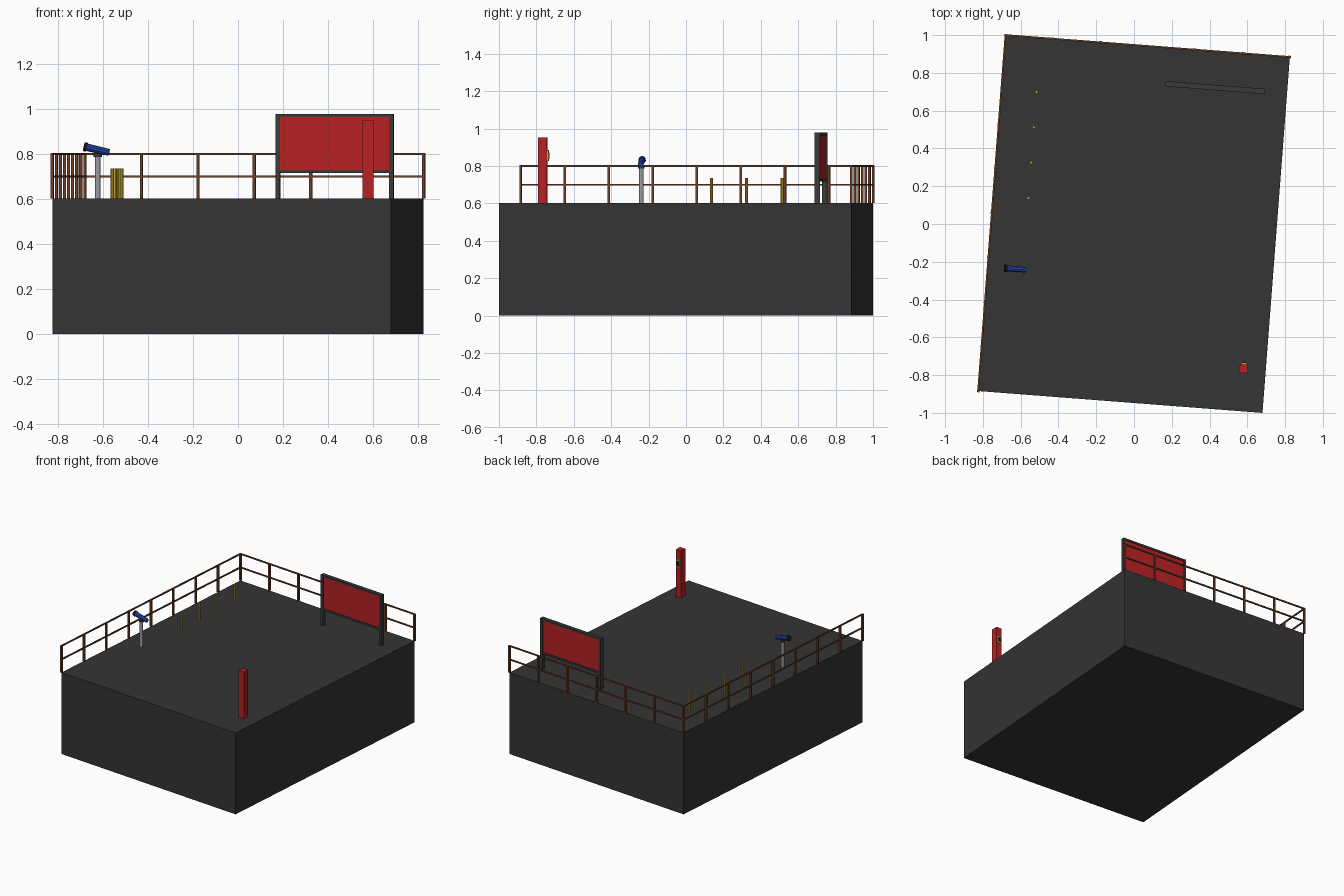
import bpy, bmesh, math
from mathutils import Matrix, Vector

if "Cube" in bpy.data.objects:
    bpy.data.objects.remove(bpy.data.objects["Cube"])

TURN = Matrix.Rotation(math.radians(-4.4), 4, 'Z')   # whole roof is turned slightly
W, D, H = 1.51, 1.89, 0.603                          # block size


def mat(name, rgb):
    m = bpy.data.materials.new(name)
    m.diffuse_color = (*rgb, 1)
    m.use_nodes = True
    m.node_tree.nodes["Principled BSDF"].inputs["Base Color"].default_value = m.diffuse_color
    return m


CHARCOAL = mat("charcoal", (0.035, 0.035, 0.035))
FRAME = mat("frame_grey", (0.042, 0.042, 0.044))
RED = mat("red", (0.47, 0.015, 0.017))
BROWN = mat("rust_brown", (0.15, 0.05, 0.022))
YELLOW = mat("yellow", (0.58, 0.39, 0.035))
BLUE = mat("blue", (0.017, 0.06, 0.42))
STEEL = mat("steel", (0.33, 0.33, 0.35))
BLACK = mat("black", (0.012, 0.012, 0.014))


def finish(name, bm, material):
    bmesh.ops.recalc_face_normals(bm, faces=bm.faces)
    bm.transform(TURN)
    me = bpy.data.meshes.new(name)
    bm.to_mesh(me)
    bm.free()
    me.materials.append(material)
    ob = bpy.data.objects.new(name, me)
    bpy.context.collection.objects.link(ob)
    return ob


def add_box(bm, lo, hi):
    lo, hi = Vector(lo), Vector(hi)
    m = Matrix.Translation((lo + hi) / 2) @ Matrix.Diagonal((*(hi - lo), 1))
    return bmesh.ops.create_cube(bm, size=1, matrix=m)["verts"]


def box(name, lo, hi, material):
    bm = bmesh.new()
    add_box(bm, lo, hi)
    return finish(name, bm, material)


def tube(name, a, b, r1, r2, material, sides=10):
    a, b = Vector(a), Vector(b)
    bm = bmesh.new()
    q = (b - a).to_track_quat('Z', 'Y').to_matrix().to_4x4()
    bmesh.ops.create_cone(bm, cap_ends=True, segments=sides, radius1=r1, radius2=r2,
                          depth=(b - a).length, matrix=Matrix.Translation((a + b) / 2) @ q)
    return finish(name, bm, material)


# building block
box("roof_block", (-W / 2, -D / 2, 0), (W / 2, D / 2, H), CHARCOAL)

# railings along the left and back edges
P, R = 0.0065, 0.0045
bm = bmesh.new()
for i in range(9):
    y = -D / 2 + D * i / 8
    add_box(bm, (-W / 2 - P, y - P, H), (-W / 2 + P, y + P, 0.802))
for i in range(1, 7):
    x = -W / 2 + W * i / 6
    add_box(bm, (x - P, D / 2 - P, H), (x + P, D / 2 + P, 0.802))
finish("railing_posts", bm, BROWN)
bm = bmesh.new()
for z in (0.80, 0.70):
    add_box(bm, (-W / 2 - R, -D / 2 - R, z - R), (-W / 2 + R, D / 2 + R, z + R))
    add_box(bm, (-W / 2 - R, D / 2 - R, z - R), (W / 2 + R, D / 2 + R, z + R))
finish("railing_bars", bm, BROWN)

# row of bollards
for i in range(4):
    p = Vector((-0.568, 0.094 + 0.188 * i, H))
    tube(f"bollard_{i + 1}", p, p + Vector((0, 0, 0.132)), 0.008, 0.008, YELLOW, 8)

# viewing telescope on a stand, tilted up to the left
tx, ty = -0.603, -0.286
tube("telescope_stand", (tx, ty, H), (tx, ty, 0.79), 0.012, 0.012, STEEL, 12)
tube("telescope_mount", (tx, ty, 0.787), (tx, ty, 0.803), 0.018, 0.018, FRAME, 12)
mid = Vector((tx - 0.003, ty, 0.820))
axis = Vector((-math.cos(math.radians(13)), 0, math.sin(math.radians(13))))
tube("telescope_body", mid - axis * 0.055, mid + axis * 0.048, 0.015, 0.017, BLUE, 10)
tube("telescope_hood", mid + axis * 0.047, mid + axis * 0.060, 0.020, 0.020, BLACK, 10)

# red pillar, slightly narrower at the back
px, py = 0.637, -0.718
bm = bmesh.new()
for v in add_box(bm, (px - 0.025, py - 0.024, H), (px + 0.025, py + 0.022, 0.952)):
    if v.co.y > py:
        v.co.x = px + (v.co.x - px) * 0.8
finish("pillar", bm, RED)
box("pillar_panel", (px - 0.016, py + 0.021, 0.825), (px + 0.016, py + 0.031, 0.885), YELLOW)
box("pillar_screen", (px - 0.010, py + 0.030, 0.838), (px + 0.010, py + 0.034, 0.872), BLACK)

# billboard with two full-height legs and cross bars
bx, by, half, t = 0.373, 0.753, 0.263, 0.014
for side, name in ((-1, "left"), (1, "right")):
    x = bx + side * (half - 0.010)
    box(f"billboard_{name}_leg", (x - 0.010, by - t, H), (x + 0.010, by + t, 0.978), FRAME)
for name, z in (("top", 0.964), ("bottom", 0.716)):
    box(f"billboard_{name}_bar", (bx - half + 0.019, by - t, z),
        (bx + half - 0.019, by + t, z + 0.014), FRAME)
box("billboard_panel", (bx - half + 0.015, by - 0.009, 0.728),
    (bx + half - 0.015, by + 0.009, 0.966), RED)
